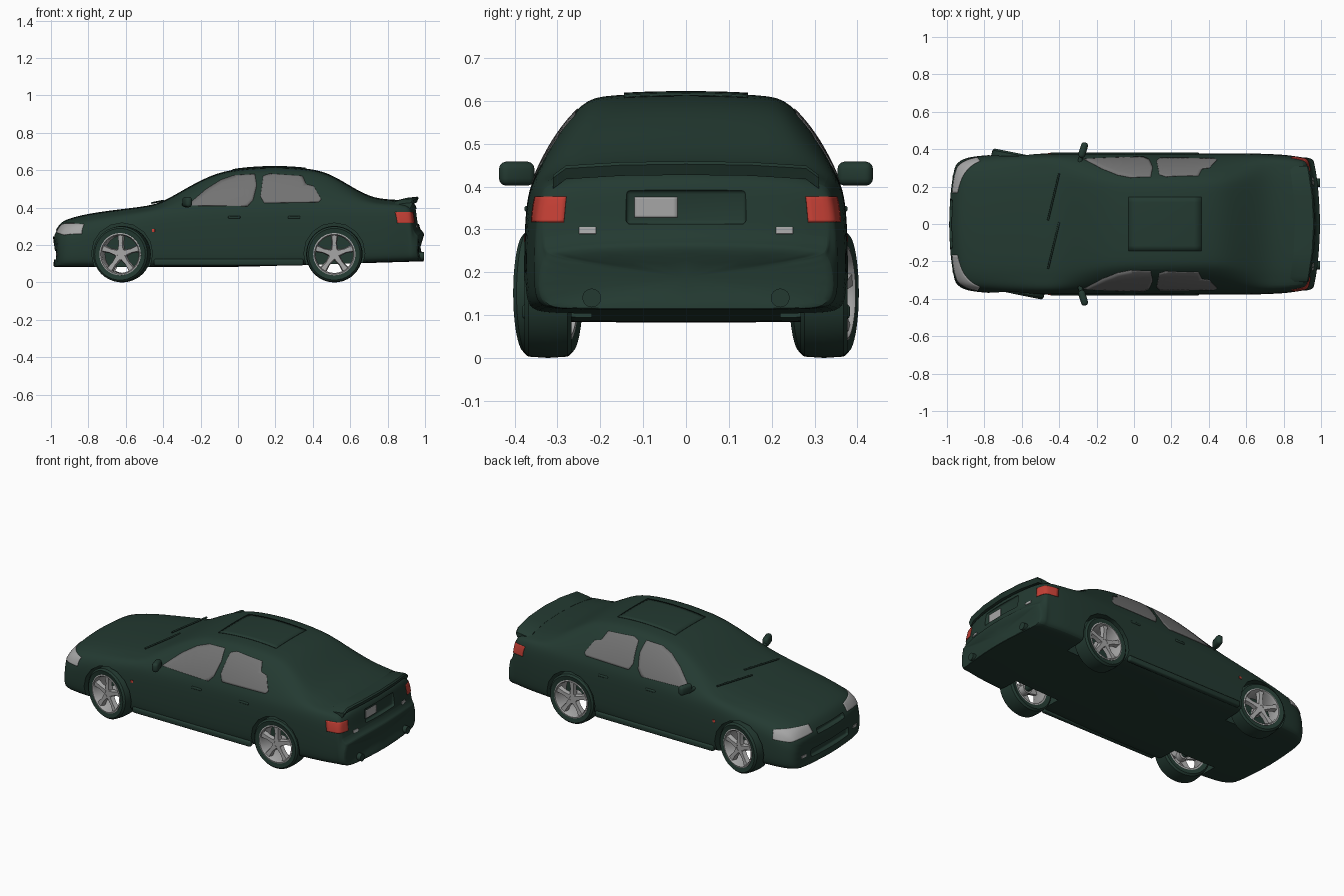
import bpy, bmesh, math
from mathutils import Vector, Matrix
from mathutils.bvhtree import BVHTree

if "Cube" in bpy.data.objects:
    bpy.data.objects.remove(bpy.data.objects["Cube"])


def material(name, r, g, b):
    m = bpy.data.materials.new(name)
    m.use_nodes = True
    m.diffuse_color = (r, g, b, 1)
    m.node_tree.nodes["Principled BSDF"].inputs["Base Color"].default_value = (r, g, b, 1)
    return m


GREEN = material("dark green", .017, .042, .031)
GLASS = material("window grey", .17, .17, .17)
SILVER = material("silver", .38, .38, .38)
RED = material("lamp red", .55, .05, .035)


def finish(name, bm, mat, angle=35):
    """Turn a bmesh into a smooth shaded object."""
    mesh = bpy.data.meshes.new(name)
    bm.to_mesh(mesh)
    bm.free()
    mesh.materials.append(mat)
    ob = bpy.data.objects.new(name, mesh)
    bpy.context.collection.objects.link(ob)
    shade(ob, angle)
    return ob


def shade(ob, angle=35):
    bpy.ops.object.select_all(action='DESELECT')
    ob.select_set(True)
    bpy.context.view_layer.objects.active = ob
    bpy.ops.object.shade_smooth_by_angle(angle=math.radians(angle))


def loft(name, rings, mat, closed=False):
    """Skin a row of equal rings, capped at the ends unless closed."""
    bm = bmesh.new()
    rows = [[bm.verts.new(p) for p in ring] for ring in rings]
    n = len(rows[0])
    pairs = list(zip(rows, rows[1:])) + ([(rows[-1], rows[0])] if closed else [])
    for a, b in pairs:
        for i in range(n):
            j = (i + 1) % n
            bm.faces.new((a[i], a[j], b[j], b[i]))
    if not closed:
        bm.faces.new(rows[0])
        bm.faces.new(rows[-1])
    bmesh.ops.recalc_face_normals(bm, faces=bm.faces)
    return finish(name, bm, mat)


def lathe(name, profile, mat, segments=40):
    """Spin a closed (radius, y) profile about the y axis."""
    turns = [math.tau * i / segments for i in range(segments)]
    return loft(name, [[(r * math.cos(t), y, r * math.sin(t)) for r, y in profile]
                       for t in turns], mat, True)


def block(name, centre, size, mat, bevel=0, turn=0):
    bm = bmesh.new()
    bmesh.ops.create_cube(bm, size=1)
    bmesh.ops.scale(bm, vec=size, verts=bm.verts)
    if bevel:
        bmesh.ops.bevel(bm, geom=bm.edges[:], offset=bevel, segments=3, profile=.5, affect='EDGES')
    bmesh.ops.rotate(bm, matrix=Matrix.Rotation(turn, 3, 'Z'), verts=bm.verts)
    bmesh.ops.translate(bm, vec=centre, verts=bm.verts)
    return finish(name, bm, mat)


def rod(name, a, b, radius, mat):
    a, b = Vector(a), Vector(b)
    bm = bmesh.new()
    bmesh.ops.create_cone(bm, cap_ends=True, segments=16, radius1=radius, radius2=radius,
                          depth=(b - a).length)
    bm.transform(Matrix.Translation((a + b) / 2) @ (b - a).to_track_quat('Z', 'Y').to_matrix().to_4x4())
    return finish(name, bm, mat)


def bow(x, y):
    """Round the nose and tail in plan."""
    return x - math.copysign(.35, x) * y * y * min(1, max(0, (abs(x) - .65) / .25))


# Body stations: x, top, shoulder height, half width, top half width
stations = [
    (-1, .24, .2, .28, .24), (-.985, .27, .225, .325, .28), (-.96, .315, .25, .345, .28),
    (-.92, .34, .28, .36, .28), (-.8, .37, .31, .37, .28), (-.6, .395, .345, .378, .28),
    (-.44, .413, .375, .378, .29), (-.35, .46, .385, .378, .28), (-.15, .578, .4, .378, .245),
    (0, .61, .41, .378, .24), (.2, .622, .415, .378, .24), (.4, .609, .415, .378, .235),
    (.5, .578, .415, .378, .24), (.62, .503, .41, .378, .27), (.73, .447, .405, .375, .29),
    (.86, .442, .395, .37, .29), (.95, .435, .385, .355, .29), (.965, .39, .35, .355, .29),
    (.975, .285, .26, .355, .31), (1, .27, .24, .345, .31), (1.005, .25, .22, .33, .3)]
rings = []
for x, top, belt, w, wt in stations:
    low = .083 + .03 * max(0, x)
    half = [(0, low), (.8 * w, low), (.96 * w, low + .006), (w, low + .04),
            (w, low + .55 * (belt - low)), (.985 * w, low + .85 * (belt - low)), (.95 * w, belt),
            ((.95 * w + wt) / 2 + .012, (belt + top - .015) / 2 + .006),
            (wt, top - .017), (.8 * wt, top - .004), (0, top + .002)]
    ring = half + [(-y, z) for y, z in half[-2:0:-1]]
    rings.append([(bow(x, y), y, z) for y, z in ring])
body = loft("body", rings, GREEN)
body.modifiers.new("smooth", 'SUBSURF').levels = 2

# Wheel arches, bumper openings and number plate recess
WHEELS = [(-.62, -.2), (.515, 0)]
cutters = []
for x, steer in WHEELS:
    for s in (1, -1):
        cutters.append(rod("arch_cutter", (x, s * .22, .155), (x, s * .5, .155), .163, GREEN))
for y, z, wide, tall in [(0, .145, .36, .045), (0, .262, .26, .03)]:
    cutters.append(block("intake_cutter", (-.99, y, z), (.07, wide, tall), GREEN, .008))
cutters.append(block("plate_cutter", (.99, 0, .352), (.09, .28, .08), GREEN, .01))
for c in cutters:
    m = body.modifiers.new("cut", 'BOOLEAN')
    m.object, m.operation, m.solver = c, 'DIFFERENCE', 'EXACT'
graph = bpy.context.evaluated_depsgraph_get()
body.data = bpy.data.meshes.new_from_object(body.evaluated_get(graph))
body.modifiers.clear()
for c in cutters:
    bpy.data.objects.remove(c)
shade(body, 30)
probe = bmesh.new()
probe.from_mesh(body.data)
surface = BVHTree.FromBMesh(probe)
probe.free()


def plate(name, points, direction, mat, lift=.003):
    """Lay a thin outlined plate onto the body along a direction."""
    d = Vector(direction).normalized()
    bm = bmesh.new()
    face = bm.faces.new([bm.verts.new(p) for p in points])
    face.normal_update()
    if face.normal.dot(d) > 0:
        face.normal_flip()
    bmesh.ops.triangulate(bm, faces=bm.faces[:])
    bmesh.ops.subdivide_edges(bm, edges=bm.edges[:], cuts=9, use_grid_fill=True)
    for v in bm.verts[:]:
        hit = surface.ray_cast(v.co - d, d)[0]
        if hit:
            v.co = hit - d * lift
        else:
            bm.verts.remove(v)
    ob = finish(name, bm, mat)
    m = ob.modifiers.new("thickness", 'SOLIDIFY')
    m.thickness, m.offset = .003, -1
    return ob


front_window = [(-.27, .412), (-.24, .44), (-.17, .5), (-.09, .55), (-.02, .574), (.09, .58),
                (.1, .52), (.08, .44), (.05, .408)]
rear_window = [(.14, .425), (.12, .46), (.135, .57), (.17, .582), (.345, .57), (.365, .525),
               (.405, .515), (.445, .445), (.43, .43)]
headlight = [(-.98, .17, .27), (-.95, .17, .312), (-.91, .27, .318), (-.845, .355, .318),
             (-.85, .37, .265), (-.94, .33, .257)]

for s, side in ((1, "left"), (-1, "right")):
    # Glass and lamps
    for label, outline in (("front", front_window), ("rear", rear_window)):
        plate(f"{side}_{label}_window", [(x, s * .3, z) for x, z in outline], (0, -s, 0), GLASS)
    plate(f"{side}_headlight", [(x, s * y, z) for x, y, z in headlight], (1, -.8 * s, -.3), SILVER)
    plate(f"{side}_tail_light", [(.945, s * .285, .317), (.945, s * .285, .377),
          (.855, s * .365, .377), (.855, s * .365, .317)], (-1, -.7 * s, 0), RED)
    for label, x, y, z, mat in (("reflector", .98, .23, .298, SILVER), ("fog_lamp", -.98, .245, .15, SILVER)):
        plate(f"{side}_{label}", [(x, s * (y + a), z + b) for a, b in
              ((-.02, -.008), (.02, -.008), (.02, .008), (-.02, .008))], (-x, 0, 0), mat)
    plate(f"{side}_marker", [(-.46, s * .3, .285), (-.445, s * .3, .285), (-.445, s * .3, .27),
          (-.46, s * .3, .27)], (0, -s, 0), RED)
    # Mirrors, handles, sills, exhausts
    block(f"{side}_mirror", (-.272, s * .395, .43), (.038, .085, .056), GREEN, .017, s * -.3)
    rod(f"{side}_mirror_arm", (-.29, s * .33, .415), (-.278, s * .38, .42), .012, GREEN)
    for x in (-.02, .3):
        block(f"{side}_handle", (x, s * .368, .348), (.065, .018, .014), GREEN, .005)
    block(f"{side}_sill", (-.05, s * .368, .108), (.8, .03, .035), GREEN, .01)
    rod(f"{side}_exhaust", (.9, s * .22, .14), (.995, s * .22, .14), .022, GREEN)

    # Wheels
    for x, steer in WHEELS:
        tyre = lathe("tyre", [(.112, -.05), (.138, -.055), (.148, -.045), (.151, 0), (.148, .045),
                              (.138, .055), (.112, .05)], GREEN)
        rim = lathe("rim", [(.102, -.05), (.113, -.05), (.113, .052), (.106, .054), (.1, .045)], SILVER)
        hub = rod("hub", (0, -.02, 0), (0, .042, 0), .03, SILVER)
        parts = [tyre, rim, hub]
        for i in range(5):
            t = math.tau * i / 5 + math.pi / 2
            out, across = Vector((math.cos(t), 0, math.sin(t))), Vector((-math.sin(t), 0, math.cos(t)))
            parts.append(loft("spoke", [[out * r + across * a * w + Vector((0, y, 0)) for a, y in
                         ((-1, .02), (1, .02), (.7, h), (-.7, h))]
                         for r, w, h in ((.015, .021, .044), (.06, .014, .044), (.106, .021, .048))], SILVER))
        for p in parts:
            p.name = f"{side}_{'front' if x < 0 else 'rear'}_{p.name}"
            p.location = (x, s * .322, .151)
            p.rotation_euler.z = steer + (math.pi if s < 0 else 0)

# Axles joining the wheels under the floor
for x, steer in WHEELS:
    rod("axle", (x, -.32, .151), (x, .32, .151), .02, GREEN)

# Boot spoiler
spoiler = []
for y, drop in ((-.31, .03), (-.28, .008), (-.15, 0), (0, -.002), (.15, 0), (.28, .008), (.31, .03)):
    spoiler.append([(bow(x, y), y, z - drop) for x, z in
                    ((.86, .43), (.86, .44), (.9, .45), (.96, .457), (.967, .45), (.955, .425))])
loft("spoiler", spoiler, GREEN)

# Roof panel, number plate, wipers
plate("sunroof", [(-.03, -.145, 1), (.36, -.145, 1), (.36, .145, 1), (-.03, .145, 1)], (0, 0, -1), GREEN, .005)
plate("number_plate", [(1, -.12, .328), (1, -.02, .328), (1, -.02, .375), (1, -.12, .375)], (-1, 0, 0), SILVER)
for y in (-.24, .02):
    rod("wiper", (-.46, y, .425), (-.4, y + .25, .437), .005, GREEN)
